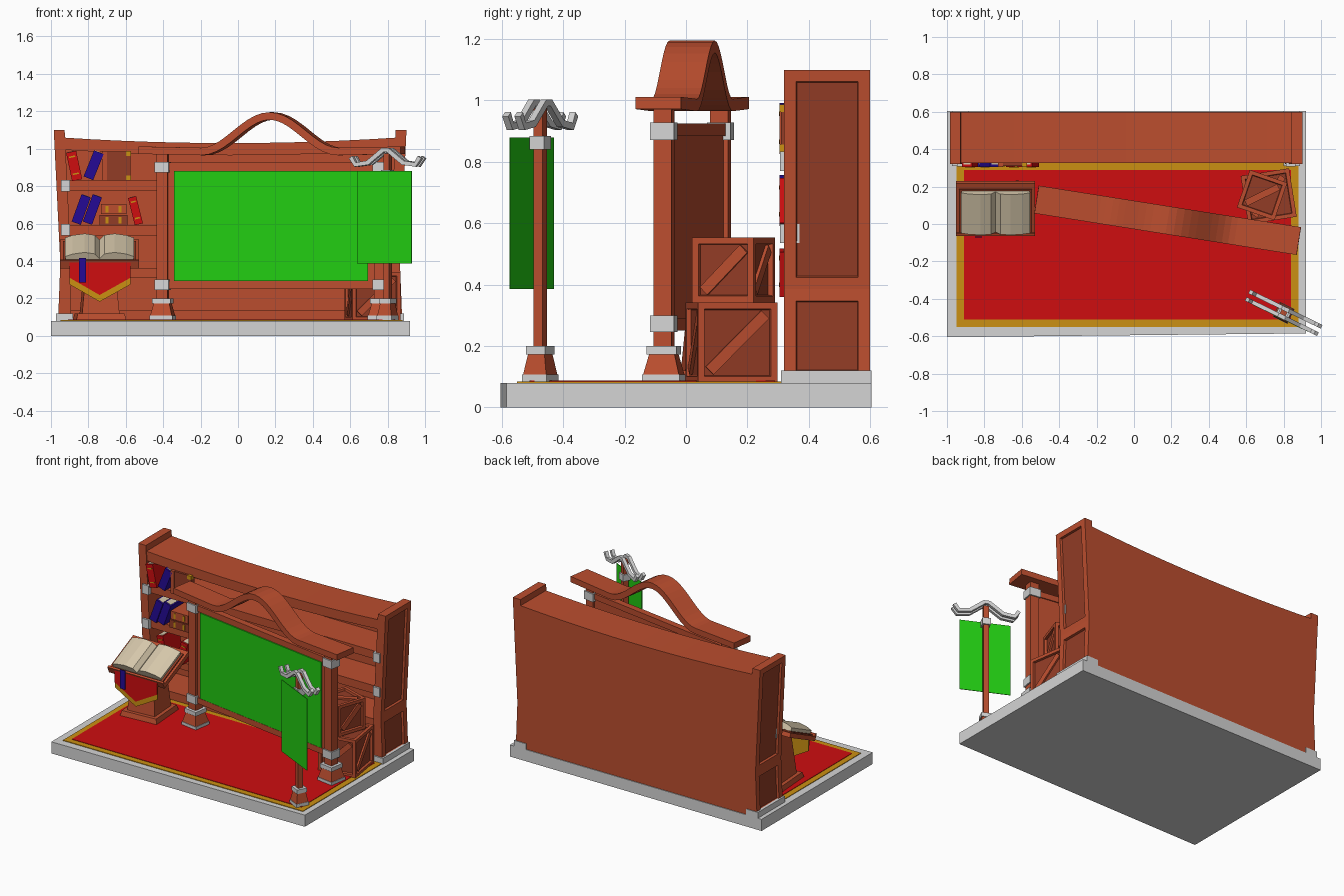
import bpy, bmesh, math
from mathutils import Matrix, Vector

if "Cube" in bpy.data.objects:
    bpy.data.objects.remove(bpy.data.objects["Cube"])


def material(name, r, g, b):
    m = bpy.data.materials.new(name)
    m.diffuse_color = (r, g, b, 1)
    m.use_nodes = True
    m.node_tree.nodes["Principled BSDF"].inputs["Base Color"].default_value = m.diffuse_color
    return m


WOOD = material("red_wood", 0.50, 0.076, 0.028)
DARK = material("dark_wood", 0.29, 0.045, 0.019)
GREY = material("pale_metal", 0.66, 0.66, 0.66)
RED = material("red_cloth", 0.62, 0.004, 0.005)
GOLD = material("gold", 0.60, 0.28, 0.006)
GREEN = material("green", 0.016, 0.60, 0.006)
BLUE = material("blue", 0.018, 0.003, 0.30)
PAGE = material("page", 0.68, 0.58, 0.41)


def place(x, y, z=0, deg=0, axis='Z'):
    return Matrix.Translation((x, y, z)) @ Matrix.Rotation(math.radians(deg), 4, axis)


def finish(name, bm, mat, M=None, inset=None, rim=0.03):
    """Make the object; faces chosen by inset() get a sunken dark panel."""
    bmesh.ops.recalc_face_normals(bm, faces=bm.faces[:])
    if inset:
        bm.normal_update()
        faces = [f for f in bm.faces if inset(f)]
        bmesh.ops.inset_individual(bm, faces=faces, thickness=rim, depth=0)
        bmesh.ops.inset_individual(bm, faces=faces, thickness=0.004, depth=-0.015)
        for f in faces:
            f.material_index = 1
    me = bpy.data.meshes.new(name)
    bm.to_mesh(me)
    bm.free()
    me.materials.append(mat)
    me.materials.append(DARK)
    if M:
        me.transform(M)
    ob = bpy.data.objects.new(name, me)
    bpy.context.collection.objects.link(ob)
    return ob


def loft(name, a, b, mat, M=None, **kw):
    """Join two matching loops of points into a closed solid."""
    bm = bmesh.new()
    A = [bm.verts.new(p) for p in a]
    B = [bm.verts.new(p) for p in b]
    bm.faces.new(A)
    bm.faces.new(B[::-1])
    n = len(A)
    for i in range(n):
        j = (i + 1) % n
        bm.faces.new((A[j], A[i], B[i], B[j]))
    return finish(name, bm, mat, M, **kw)


def prism(name, pts, y0, y1, mat, M=None, **kw):
    return loft(name, [(x, y0, z) for x, z in pts], [(x, y1, z) for x, z in pts], mat, M, **kw)


def box(name, x, y, z, mat, M=None, **kw):
    return prism(name, [(x[0], z[0]), (x[1], z[0]), (x[1], z[1]), (x[0], z[1])], y[0], y[1], mat, M, **kw)


def taper(name, r0, r1, z0, z1, mat, M=None):
    sq = ((-1, -1), (1, -1), (1, 1), (-1, 1))
    return loft(name, [(r0 * x, r0 * y, z0) for x, y in sq], [(r1 * x, r1 * y, z1) for x, y in sq], mat, M)


def strip(name, path, t, y0, y1, mat, M=None):
    """Bent bar of thickness t following an x-z path."""
    up, dn = [], []
    for i, p in enumerate(path):
        d = Vector(path[min(i + 1, len(path) - 1)]) - Vector(path[max(i - 1, 0)])
        n = Vector((-d.y, d.x)).normalized() * t / 2
        up.append(tuple(Vector(p) + n))
        dn.append(tuple(Vector(p) - n))
    return prism(name, up + dn[::-1], y0, y1, mat, M)


# platform and rug
plat = [(-1, -0.605), (0.92, -0.585), (0.92, 0.605), (-1, 0.605)]
loft("platform", [(x, y, 0) for x, y in plat], [(x, y, 0.08) for x, y in plat], GREY)
box("rug_border", (-0.95, 0.88), (-0.55, 0.33), (0.08, 0.084), GOLD)
box("rug", (-0.91, 0.84), (-0.51, 0.29), (0.082, 0.087), RED)

# bookcase: flared sides with sunken panels, feet and corner brackets
CX = -0.042
for s, side in ((-1, "left"), (1, "right")):
    prof = [(0.92, 0.08), (0.908, 0.385), (0.943, 1.1), (0.885, 1.1), (0.85, 0.385), (0.85, 0.08)]
    prism(side + "_bookcase_side", [(CX + s * x, z) for x, z in prof], 0.32, 0.6, WOOD,
          inset=lambda f: f.normal.x * s > 0.9 and f.calc_area() > 0.05 and
          abs(f.calc_center_median().x - CX) > 0.9, rim=0.055)
    box(side + "_bookcase_foot", sorted((CX + s * 0.84, CX + s * 0.93)), (0.31, 0.605), (0.08, 0.12), GREY)
    for z in (0.77, 0.535):
        box(side + "_shelf_bracket", sorted((CX + s * 0.855, CX + s * 0.905)), (0.307, 0.37), (z, z + 0.063), GREY)
sag = [(CX + 0.9 * k / 6, 1.03 + 0.03 * (k / 6) ** 2) for k in range(-6, 7)]
prism("bookcase_back", sag + [(CX + 0.88, 0.08), (CX - 0.88, 0.08)], 0.575, 0.6, WOOD)
prism("bookcase_top", sag + [(x, z - 0.065) for x, z in sag[::-1]], 0.325, 0.59, WOOD)
for z0, z1 in ((0.08, 0.135), (0.31, 0.36), (0.535, 0.59), (0.775, 0.83)):
    box("shelf", (CX - 0.87, CX + 0.87), (0.335, 0.59), (z0, z1), WOOD)


# books: cover, page block on top, gold spine bands
def book(x, z, lean, w, h, mat):
    M = place(x, 0.305, z, lean, 'Y')
    box("book_cover", (-w / 2, w / 2), (0, 0.17), (0, h), mat, M)
    box("book_pages", (-w / 2 + 0.008, w / 2 - 0.008), (0.012, 0.165), (h - 0.01, h + 0.002), PAGE, M)
    if mat != BLUE:
        for k in (0.2, 0.8):
            box("book_band", (-w * 0.3, w * 0.3), (-0.002, 0.01), (h * k, h * k + 0.008), GOLD, M)


for b in ((-0.86, 0.832, -12, 0.055, 0.155, RED), (-0.80, 0.842, 22, 0.055, 0.15, BLUE),
          (-0.865, 0.602, 20, 0.052, 0.155, BLUE), (-0.805, 0.602, 20, 0.052, 0.155, BLUE),
          (-0.53, 0.596, -14, 0.045, 0.15, RED),
          (-0.78, 0.366, -12, 0.05, 0.15, RED), (-0.66, 0.366, 14, 0.05, 0.15, RED)):
    book(*b)
box("large_book", (-0.72, -0.575), (0.31, 0.35), (0.83, 0.985), DARK)
box("large_book_spine", (-0.728, -0.70), (0.305, 0.355), (0.83, 0.987), WOOD)
for x in (-0.60, -0.572):
    for z in (0.832, 0.962):
        box("book_corner", (x - 0.025 if x > -0.58 else x, x if x > -0.58 else x + 0.025),
            (0.304, 0.352), (z, z + 0.025), GOLD)
for z, w in ((0.59, 0.075), (0.65, 0.068)):
    box("stacked_book", (-0.665 - w, -0.665 + w), (0.31, 0.48), (z, z + 0.055), DARK if z < 0.6 else WOOD)
    for x in (-0.70, -0.63):
        box("stacked_book_band", (x - 0.008, x + 0.008), (0.306, 0.32), (z + 0.01, z + 0.045), GOLD)


# square posts with metal collars
def post(name, M, r, foot, top, collars):
    taper(name + "_foot", foot, foot, 0.08, 0.107, GREY, M)
    taper(name + "_base", foot * 0.95, foot * 0.68, 0.107, 0.172, WOOD, M)
    taper(name + "_base_collar", foot * 0.8, foot * 0.8, 0.172, 0.2, GREY, M)
    taper(name + "_shaft", r, r, 0.2, top, WOOD, M)
    for z0, z1 in collars:
        taper(name + "_collar", r + 0.009, r + 0.009, z0, z1, GREY, M)


# notice board with arched header
B = place(0.18, 0.02, 0, -9)
for s in (-1, 1):
    post("board_post", B @ place(0.59 * s, 0), 0.03, 0.062, 0.975, ((0.245, 0.3), (0.872, 0.928)))
box("board_panel", (-0.565, 0.565), (-0.015, 0.015), (0.25, 0.925), WOOD, B)
for z in (0.25, 0.885):
    box("board_rail", (-0.565, 0.565), (-0.022, 0.022), (z, z + 0.04), WOOD, B)
box("board_green", (-0.525, 0.525), (-0.025, -0.017), (0.293, 0.882), GREEN, B)
arch = [(0.37 * k / 10, 0.985 + 0.095 * (1 + math.cos(math.pi * k / 10))) for k in range(-10, 11)]
strip("board_header", [(-0.71, 0.992)] + arch + [(0.71, 0.992)], 0.04, -0.075, 0.075, WOOD, B)

# banner stand with two bent hooks
R = place(0.80, -0.475, 0, -26)
post("banner_post", R, 0.017, 0.044, 0.975, ((0.84, 0.885),))
hook = [(-0.205, 0.955), (-0.178, 0.915), (-0.105, 0.925), (-0.015, 0.993)]
for y in (-0.022, 0.022):
    strip("banner_hook", hook + [(-x, z) for x, z in hook[::-1]], 0.024, y - 0.011, y + 0.011, GREY, R)
box("banner", (-0.165, 0.16), (-0.034, -0.03), (0.385, 0.88), GREEN, R)

# stacked crates: sunken panels and diagonal braces
for x, y, z, s, deg in ((0.72, 0.148, 0.08, 0.262, 9), (0.685, 0.155, 0.342, 0.212, -19)):
    M = place(x, y, z + s / 2, deg)
    h = s / 2
    box("crate", (-h, h), (-h, h), (-h, h), WOOD, M, inset=lambda f: True, rim=0.03)
    turns = [Matrix.Rotation(math.pi / 2 * k, 4, 'Z') for k in range(4)] + [Matrix.Rotation(-math.pi / 2, 4, 'X')]
    for T in turns:
        L = (h - 0.03) * 1.28
        box("crate_brace", (-L, L), (-h + 0.004, -h + 0.02), (-0.018, 0.018), WOOD,
            M @ T @ Matrix.Rotation(-math.pi / 4, 4, 'Y'))

# lectern pedestal and sloping desk
P = place(-0.74, 0.09, 0, 4)
taper("lectern_base", 0.135, 0.125, 0.08, 0.12, WOOD, P)
taper("lectern_column", 0.10, 0.07, 0.12, 0.44, WOOD, P)
D = place(-0.74, 0.08, 0.45, 25, 'X')
box("lectern_desk", (-0.212, 0.212), (-0.152, 0.152), (-0.03, 0), WOOD, D)
box("lectern_lip", (-0.212, 0.212), (-0.152, -0.137), (0, 0.018), WOOD, D)

# open book
box("open_book_cover", (-0.195, 0.195), (-0.135, 0.118), (0, 0.008), DARK, D)
for s in (-1, 1):
    page = [(0, 0.018), (0.025, 0.046), (0.08, 0.055), (0.145, 0.045), (0.185, 0.03), (0.18, 0.008), (0, 0.008)]
    prism("open_book_pages", [(s * x, z) for x, z in page], -0.128, 0.11, PAGE, D)

# hanging cloth, gold edge and ribbon
for name, d, y, mat in (("cloth_trim", 0.036, -0.056, GOLD), ("cloth", 0, -0.06, RED)):
    prism(name, [(-0.9, 0.4), (-0.9, 0.31 - d), (-0.74, 0.218 - d), (-0.575, 0.31 - d), (-0.575, 0.4)],
          y, y + 0.005, mat)
box("ribbon", (-0.85, -0.812), (-0.072, -0.068), (0.285, 0.415), BLUE)
